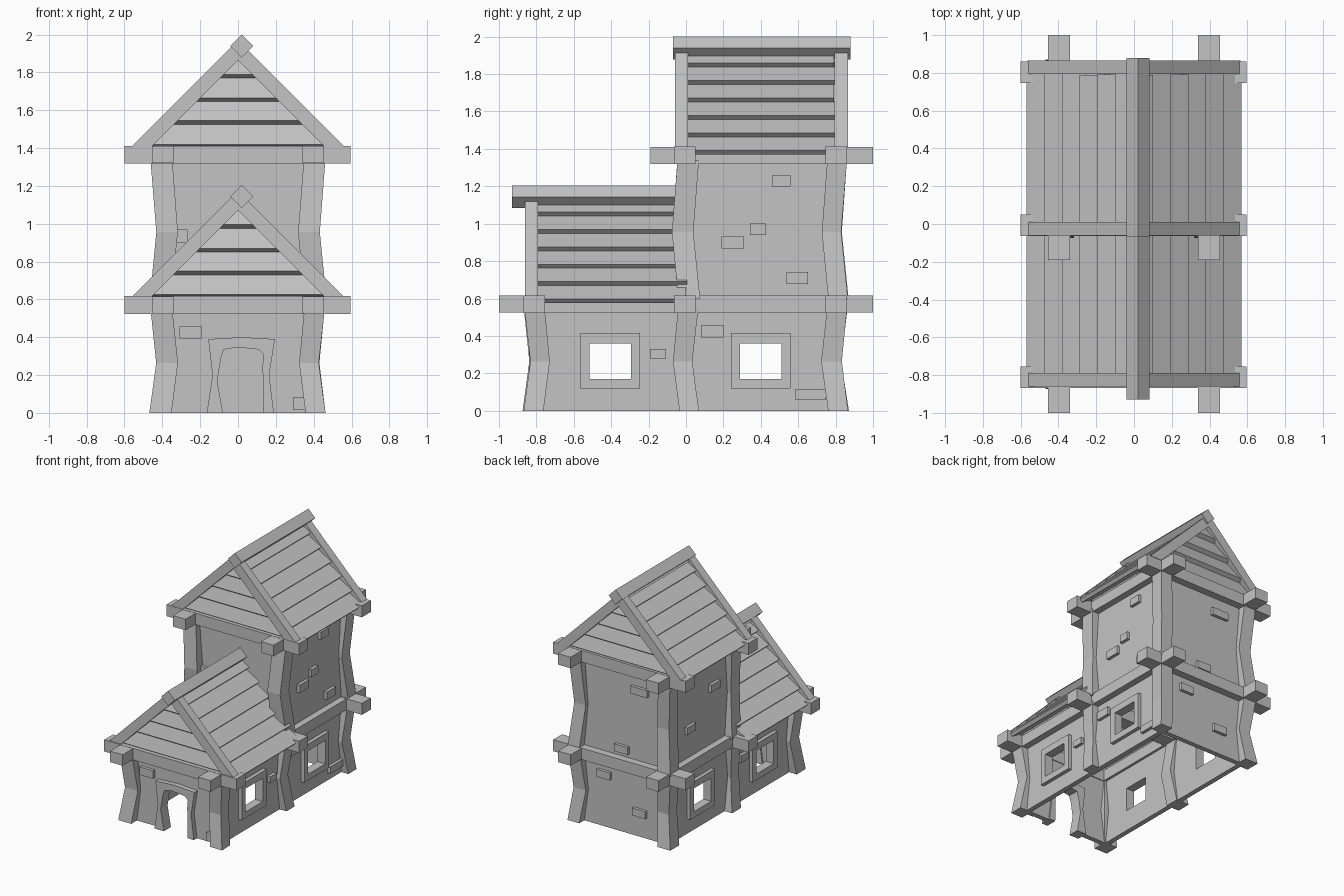
import bpy, bmesh, random

if "Cube" in bpy.data.objects:
    bpy.data.objects.remove(bpy.data.objects["Cube"])

random.seed(4)
mat = bpy.data.materials.new("plain_grey")
mat.diffuse_color = (0.55, 0.55, 0.55, 1)
mat.use_nodes = True
mat.node_tree.nodes["Principled BSDF"].inputs["Base Color"].default_value = mat.diffuse_color


def make(name, solids):
    """One object from lofted solids; each solid is a list of point rings."""
    bm = bmesh.new()
    for rings in solids:
        vs = [[bm.verts.new(p) for p in r] for r in rings]
        n = len(vs[0])
        bm.faces.new(vs[0])
        bm.faces.new(vs[-1])
        for a, b in zip(vs, vs[1:]):
            for i in range(n):
                j = (i + 1) % n
                bm.faces.new((a[i], a[j], b[j], b[i]))
    finish(name, bm)


def finish(name, bm):
    bmesh.ops.recalc_face_normals(bm, faces=bm.faces[:])
    me = bpy.data.meshes.new(name)
    bm.to_mesh(me)
    bm.free()
    me.materials.append(mat)
    ob = bpy.data.objects.new(name, me)
    bpy.context.collection.objects.link(ob)


def place(axis, d, u, z):
    return (d, u, z) if axis == 'x' else (u, d, z)


def prism(axis, pts, d0, d1):
    return [[place(axis, d, u, z) for u, z in pts] for d in (d0, d1)]


def box(x0, x1, y0, y1, z0, z1):
    return prism('y', [(x0, z0), (x1, z0), (x1, z1), (x0, z1)], y0, y1)


def panel(name, axis, d0, d1, rect, holes):
    """Upright slab with rectangular holes (u0, u1, z0, z1)."""
    us = sorted({rect[0], rect[1], *[v for h in holes for v in h[:2]]})
    zs = sorted({rect[2], rect[3], *[v for h in holes for v in h[2:]]})
    bm = bmesh.new()
    V = {(i, j, k): bm.verts.new(place(axis, d, u, z))
         for i, u in enumerate(us) for j, z in enumerate(zs) for k, d in enumerate((d0, d1))}

    def solid(i, j):
        if not (0 <= i < len(us) - 1 and 0 <= j < len(zs) - 1):
            return False
        u, z = (us[i] + us[i + 1]) / 2, (zs[j] + zs[j + 1]) / 2
        return not any(h[0] < u < h[1] and h[2] < z < h[3] for h in holes)

    for i in range(len(us) - 1):
        for j in range(len(zs) - 1):
            if not solid(i, j):
                continue
            c = [(i, j), (i + 1, j), (i + 1, j + 1), (i, j + 1)]
            for k in (0, 1):
                bm.faces.new([V[p + (k,)] for p in c])
            for e, (di, dj) in enumerate([(0, -1), (1, 0), (0, 1), (-1, 0)]):
                if not solid(i + di, j + dj):
                    a, b = c[e], c[(e + 1) % 4]
                    bm.faces.new([V[a + (0,)], V[b + (0,)], V[b + (1,)], V[a + (1,)]])
    loose = [v for v in bm.verts if not v.link_faces]
    bmesh.ops.delete(bm, geom=loose, context='VERTS')
    finish(name, bm)


# Walls, hollow and open underneath
WIN = [(-0.515, -0.295, 0.17, 0.36), (0.29, 0.51, 0.17, 0.36)]
for s, side in ((1, "right"), (-1, "left")):
    panel(side + "_lower_wall", 'x', s * 0.4, s * 0.36, (-0.8, 0.8, 0, 0.57), WIN)
    panel(side + "_upper_wall", 'x', s * 0.4, s * 0.36, (0, 0.8, 0.57, 1.36), [])
    for n, w in enumerate(WIN):
        outer = (w[0] - 0.05, w[1] + 0.05, w[2] - 0.05, w[3] + 0.055)
        panel(f"{side}_window_frame_{n}", 'x', s * 0.43, s * 0.39, outer, [w])
panel("front_wall", 'y', -0.8, -0.76, (-0.4, 0.4, 0, 0.57), [(-0.115, 0.14, 0, 0.36)])
panel("back_wall", 'y', 0.8, 0.76, (-0.4, 0.4, 0, 1.36), [])
panel("tower_front_wall", 'y', 0.0, 0.04, (-0.4, 0.4, 0.57, 1.36), [])

# Crooked door frame
make("door_frame", [prism('y', [
    (-0.165, 0), (-0.135, 0.2), (-0.157, 0.39), (0.02, 0.4), (0.195, 0.39), (0.165, 0.2), (0.19, 0),
    (0.135, 0), (0.13, 0.25), (0.135, 0.31), (0.11, 0.335), (0.0, 0.347), (-0.075, 0.335),
    (-0.09, 0.29), (-0.11, 0.17), (-0.08, 0)], -0.84, -0.75)])


# Bent corner posts, waist pulled inwards
def post(name, sx, y, sy, z0, z1):
    rings = []
    for t, off in ((0, 0.005), (0.48, -0.03), (1, 0)):
        h = 0.054 + random.uniform(-0.003, 0.005)
        cx, cy, z = sx * (0.405 + off), y + sy * off, z0 + t * (z1 - z0)
        rings.append([(cx + a * h, cy + b * h, z) for a, b in ((-1, -1), (1, -1), (1, 1), (-1, 1))])
    make(name, [rings])


for sx, side in ((1, "right"), (-1, "left")):
    post(side + "_front_post", sx, -0.81, -1, 0, 0.55)
    for y, where in ((0.012, "middle"), (0.808, "back")):
        post(f"{side}_{where}_lower_post", sx, y, 1, 0, 0.55)
        post(f"{side}_{where}_upper_post", sx, y, 1, 0.6, 1.34)

# Crossing beams at both storeys
for level, z, y0, rows in (("lower", 0.525, -1.0, (-0.81, -0.005, 0.805)),
                           ("upper", 1.32, -0.19, (-0.005, 0.805))):
    for s, side in ((1, "right"), (-1, "left")):
        make(f"{side}_{level}_beam", [box(s * 0.397 - 0.057, s * 0.397 + 0.057, y0, 1.0, z, z + 0.09)])
    for n, y in enumerate(rows):
        make(f"{level}_cross_beam_{n}",
             [box(-0.6, 0.595, y - 0.058, y + 0.056, z - 0.002, z + 0.092)])


# Roofs: lapped boards, rafters, ridge beam, lapped gable boards
def roof(name, b, y0, y1, ridge, rafters, gables):
    top, c = b + 0.55, 0.7071
    for s, side in ((1, "right"), (-1, "left")):
        boards = []
        for i in range(6):
            s0, s1 = i * 0.132 + 0.005, (i + 1) * 0.132 + 0.012
            pts = []
            for sl, n in ((s0, -0.035), (s1, 0.0), (s1, -0.03), (s0, -0.06)):
                pts.append((s * (sl + n) * c, top - (sl - n) * c))
            boards.append(prism('y', pts, y0 + random.uniform(-0.006, 0.006),
                                y1 + random.uniform(-0.006, 0.006)))
        make(f"{name}_{side}_roof_boards", boards)
    chevron = [(0, b + 0.56), (0.565, b - 0.005), (0.46, b - 0.005), (0, b + 0.455),
               (-0.46, b - 0.005), (-0.565, b - 0.005)]
    make(name + "_rafters", [prism('y', chevron, y - 0.035, y + 0.035) for y in rafters])
    r, zc, x = 0.061, b + 0.529, 0.02
    make(name + "_ridge_beam",
         [prism('y', [(x - r, zc), (x, zc - r), (x + r, zc), (x, zc + r)], *ridge)])
    levels = (-0.01, 0.115, 0.235, 0.36, 0.47)
    for y, sy in gables:
        slats = []
        for z0, z1 in zip(levels, levels[1:]):
            rings = []
            for yb, yt, dz in ((0.03, -0.005, 0), (-0.0, -0.035, 0.022)):
                w0, w1 = 0.49 - z0, 0.49 - z1
                # lower end face leans outward so its edge shows
                rings.append([(-w0, y + sy * yb, b + z0 + (0.02 if yb == 0.03 else 0)),
                              (w0, y + sy * yb, b + z0 + (0.02 if yb == 0.03 else 0)),
                              (w1, y + sy * yt, b + z1 + 0.01),
                              (-w1, y + sy * yt, b + z1 + 0.01)])
            slats.append(rings)
        make(f"{name}_gable_boards_{'back' if sy > 0 else 'front'}", slats)


roof("tower", 1.41, 0.0, 0.795, (-0.07, 0.88), (-0.025, 0.83), ((-0.015, -1), (0.82, 1)))
roof("porch", 0.615, -0.8, 0.005, (-0.93, 0.0), (-0.825,), ((-0.815, -1),))

# Loose bricks standing proud of the walls: (centre u, centre z, width, height)
right = [(0.51, 1.23, 0.1, 0.06), (0.385, 0.97, 0.085, 0.06), (0.25, 0.9, 0.12, 0.065),
         (0.595, 0.71, 0.115, 0.065), (0.14, 0.425, 0.12, 0.065), (-0.15, 0.305, 0.085, 0.05),
         (0.665, 0.088, 0.165, 0.055)]
left = [(0.22, 1.08, 0.12, 0.06), (0.53, 0.85, 0.11, 0.06), (-0.15, 0.36, 0.1, 0.06)]
front = [(-0.25, 0.425, 0.12, 0.065), (0.325, 0.05, 0.07, 0.07)]
back = [(-0.15, 1.19, 0.15, 0.06), (0.01, 0.68, 0.12, 0.06), (0.17, 0.43, 0.12, 0.06),
        (-0.15, 0.2, 0.12, 0.06)]
tower = [(-0.31, 0.935, 0.085, 0.07)]
for name, axis, d, s, items in (("right", 'x', 0.4, 1, right), ("left", 'x', -0.4, -1, left),
                                ("front", 'y', -0.8, -1, front), ("back", 'y', 0.8, 1, back),
                                ("tower_front", 'y', 0.0, -1, tower)):
    make(name + "_bricks", [prism(axis, [(u - w / 2, z - h / 2), (u + w / 2, z - h / 2),
                                         (u + w / 2, z + h / 2), (u - w / 2, z + h / 2)],
                                  d - s * 0.02, d + s * 0.025) for u, z, w, h in items])
